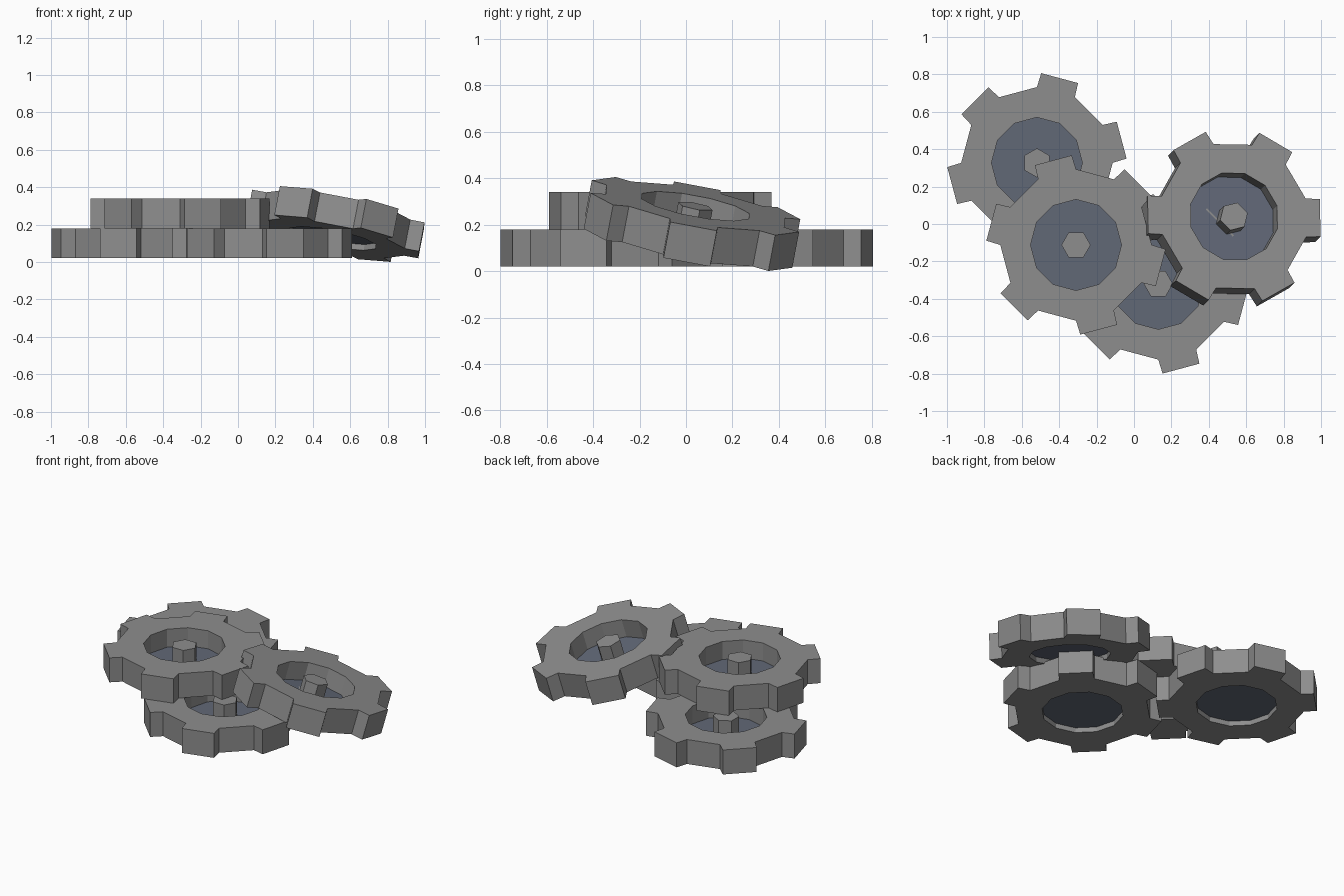
import bpy, bmesh
from math import cos, sin, radians
from mathutils import Vector, Matrix

if "Cube" in bpy.data.objects:
    bpy.data.objects.remove(bpy.data.objects["Cube"])

H = 0.08  # half thickness of a gear


def material(name, colour):
    mat = bpy.data.materials.new(name)
    mat.diffuse_color = (*colour, 1)
    mat.use_nodes = True
    mat.node_tree.nodes["Principled BSDF"].inputs["Base Color"].default_value = mat.diffuse_color
    return mat


steel = material("dark_grey", (0.27, 0.27, 0.27))
blue = material("blue_grey", (0.12, 0.138, 0.183))


def polar(r, deg, z=0):
    return Vector((r * cos(radians(deg)), r * sin(radians(deg)), z))


def make_object(name, bm, matrix, mat):
    bmesh.ops.recalc_face_normals(bm, faces=bm.faces)
    mesh = bpy.data.meshes.new(name)
    bm.to_mesh(mesh)
    bm.free()
    mesh.materials.append(mat)
    ob = bpy.data.objects.new(name, mesh)
    bpy.context.collection.objects.link(ob)
    ob.matrix_world = matrix


def prism(name, sides, r, z0, z1, matrix, mat):
    bm = bmesh.new()
    local = Matrix.Translation((0, 0, (z0 + z1) / 2))
    bmesh.ops.create_cone(bm, cap_ends=True, segments=sides, radius1=r, radius2=r, depth=z1 - z0)
    # put a corner at 15 degrees, like the toothed ring
    v = bm.verts[:][0].co
    turn = Vector((v.x, v.y)).angle_signed(Vector((1, 0)))
    bm.transform(local @ Matrix.Rotation(radians(15) - turn, 4, 'Z'))
    make_object(name, bm, matrix, mat)


def toothed_ring(name, matrix):
    # 12-sided ring, every second outer face pushed out into a tooth
    bm = bmesh.new()
    rings = [[bm.verts.new(polar(r, 15 + 30 * i, z)) for i in range(12)]
             for r, z in ((0.243, -H), (0.405, -H), (0.405, H), (0.243, H))]
    teeth = []
    for k in range(4):
        a, b = rings[k], rings[(k + 1) % 4]
        for i in range(12):
            j = (i + 1) % 12
            f = bm.faces.new((a[i], a[j], b[j], b[i]))
            if k == 1 and i % 2:
                teeth.append((f, (i + 1) * 30))
    bmesh.ops.recalc_face_normals(bm, faces=bm.faces)
    for f, deg in teeth:
        tip = bmesh.ops.extrude_face_region(bm, geom=[f])["geom"]
        bm.faces.remove(f)
        out, side = polar(1, deg), polar(1, deg + 90)
        for v in (g for g in tip if isinstance(g, bmesh.types.BMVert)):
            s = 0.102 if v.co.dot(side) > 0 else -0.102
            v.co = out * 0.469 + side * s + Vector((0, 0, v.co.z))
    make_object(name, bm, matrix, steel)


def gear(name, centre, phase, normal=(0, 0, 1)):
    tilt = Vector((0, 0, 1)).rotation_difference(Vector(normal)).to_matrix().to_4x4()
    m = Matrix.Translation(centre) @ tilt @ Matrix.Rotation(radians(phase), 4, 'Z')
    toothed_ring(name + "_toothed_ring", m)
    prism(name + "_web", 12, 0.243, -0.048, -0.038, m, blue)
    prism(name + "_hex_hub", 6, 0.078, -0.04, 0.08, m, steel)


# three flat gears and one leaning on the stack
gear("back_gear", (-0.519, 0.327, 0.10), 15)
gear("front_gear", (0.13, -0.32, 0.10), 45)
gear("upper_gear", (-0.31, -0.112, 0.26), 45)
gear("leaning_gear", (0.52, 0.026, 0.203), 0, (0.193, 0.19, 1))
